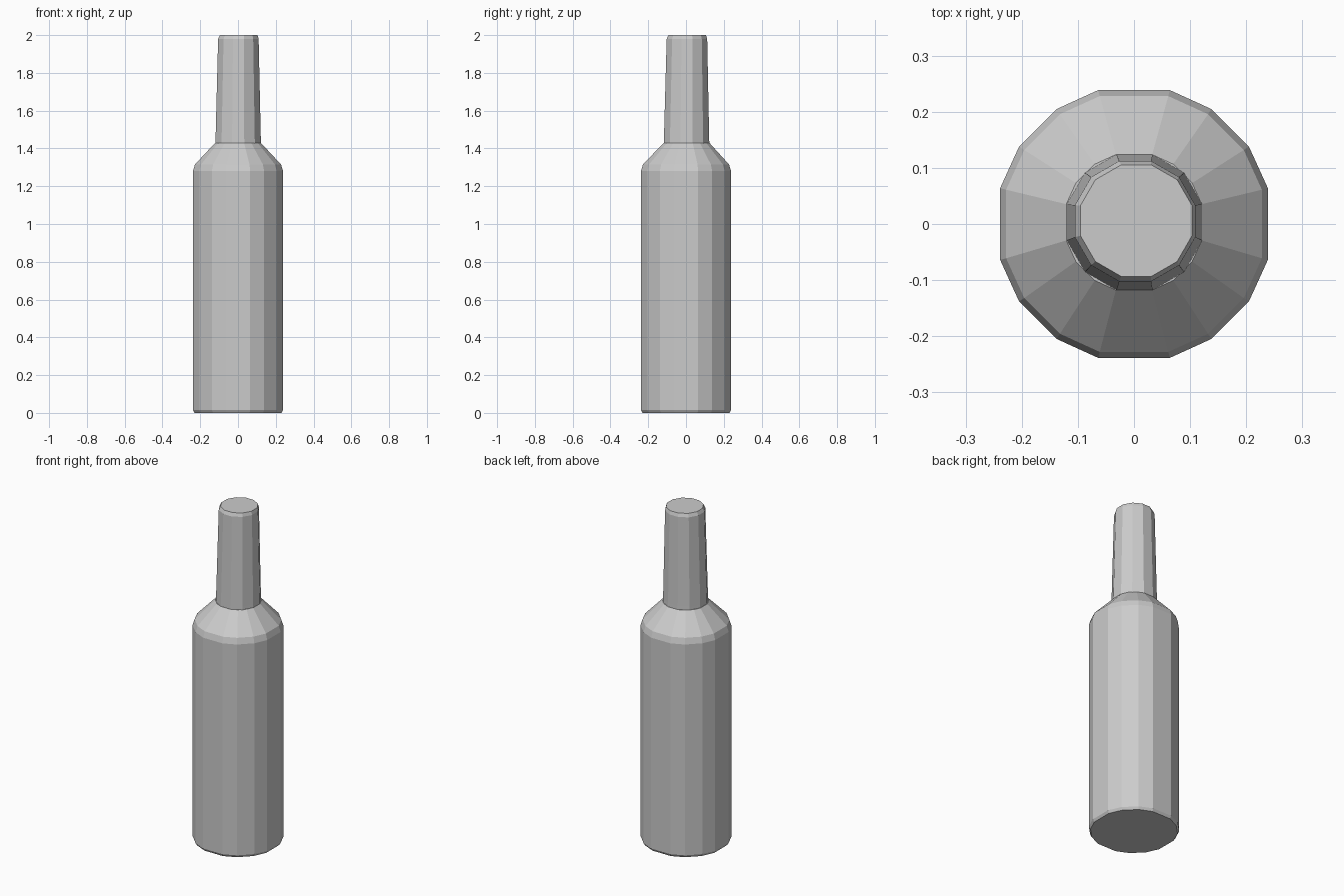
import bpy, bmesh
from math import cos, sin, radians

cube = bpy.data.objects.get("Cube")
if cube:
    bpy.data.objects.remove(cube, do_unlink=True)

GREY = (0.6, 0.6, 0.6, 1)
mat = bpy.data.materials.new("plain grey")
mat.use_nodes = True
mat.diffuse_color = GREY
mat.node_tree.nodes["Principled BSDF"].inputs["Base Color"].default_value = GREY


def loft(name, angles, rings):
    """Stack faceted rings of (radius, z, centre x, centre y) and cap the ends."""
    bm = bmesh.new()
    loops = [[bm.verts.new((cx + r * cos(radians(a)), cy + r * sin(radians(a)), z))
              for a in angles] for r, z, cx, cy in rings]
    n = len(angles)
    for low, high in zip(loops, loops[1:]):
        for i in range(n):
            j = (i + 1) % n
            bm.faces.new((low[i], low[j], high[j], high[i]))
    bm.faces.new(loops[0][::-1])
    bm.faces.new(loops[-1])
    mesh = bpy.data.meshes.new(name)
    bm.to_mesh(mesh)
    bm.free()
    mesh.materials.append(mat)
    obj = bpy.data.objects.new(name, mesh)
    bpy.context.collection.objects.link(obj)
    return obj


# Sixteen-sided body with a bevelled foot and sloping shoulder
body_angles = [q * 90 + a for q in range(4) for a in (15, 34, 56, 75)]
loft("bottle_body", body_angles, [
    (0.238, 0, 0, 0), (0.247, 0.015, 0, 0), (0.247, 1.28, 0, 0),
    (0.236, 1.315, 0, 0), (0.125, 1.43, 0, 0.003)])

# Twelve-sided tapering neck with a small bevel around the flat top
neck_angles = [i * 30 + 15 for i in range(12)]
loft("bottle_neck", neck_angles, [
    (0.125, 1.42, 0.001, 0.003), (0.124, 1.45, 0.001, 0.003),
    (0.111, 1.98, 0.002, 0.005), (0.103, 2, 0.004, 0.006)])
